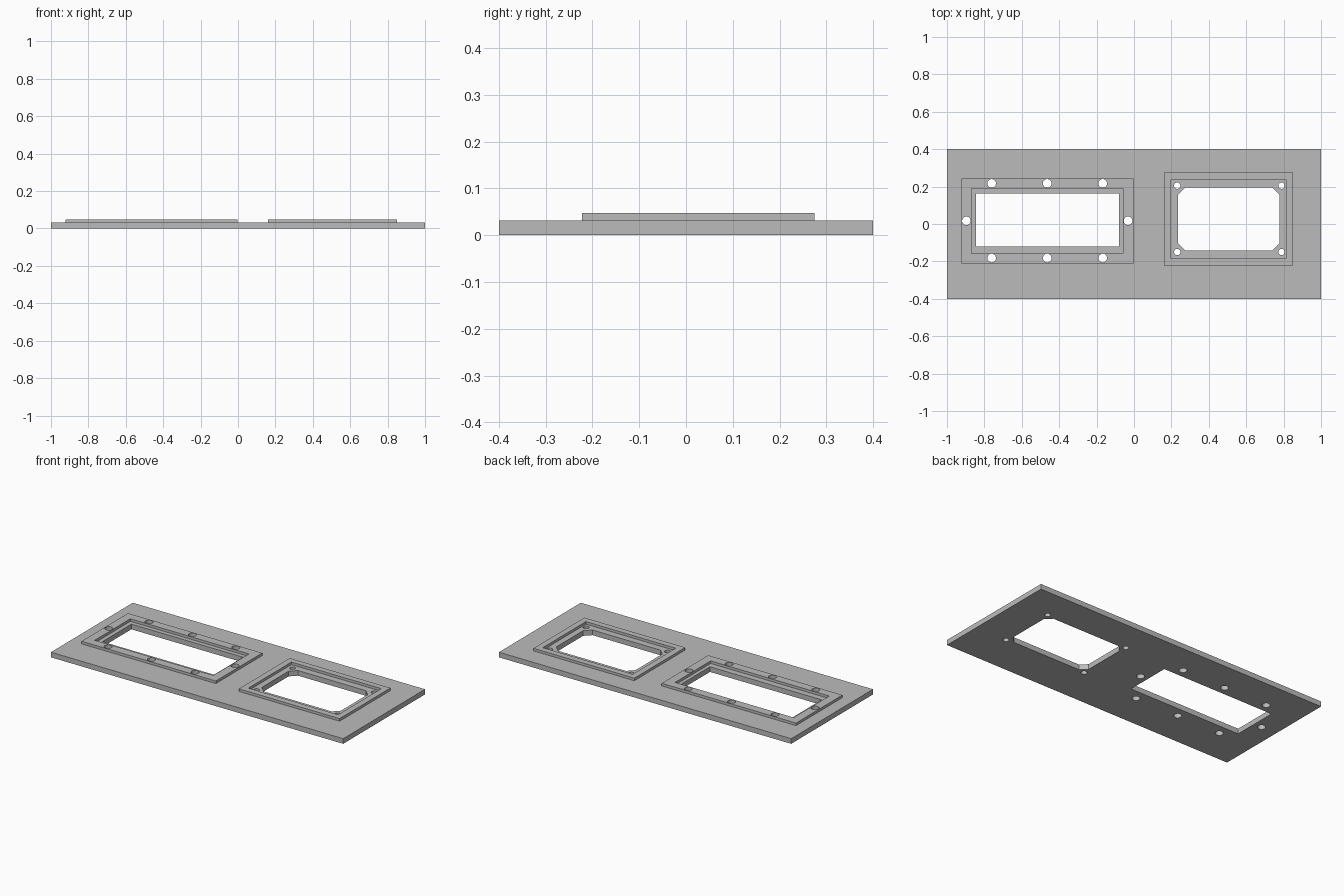
import bpy
import math

cube = bpy.data.objects.get("Cube")
if cube:
    bpy.data.objects.remove(cube)

grey = bpy.data.materials.new("plain grey")
grey.use_nodes = True
colour = (0.5, 0.5, 0.5, 1)
grey.diffuse_color = colour
grey.node_tree.nodes["Principled BSDF"].inputs["Base Color"].default_value = colour


def rectangle(x0, x1, y0, y1, cut=0):
    """Rectangle outline, with optional cut corners."""
    if not cut:
        return [(x0, y0), (x1, y0), (x1, y1), (x0, y1)]
    return [(x0 + cut, y0), (x1 - cut, y0), (x1, y0 + cut), (x1, y1 - cut),
            (x1 - cut, y1), (x0 + cut, y1), (x0, y1 - cut), (x0, y0 + cut)]


def circle(x, y, radius, sides=32):
    angles = [math.tau * i / sides for i in range(sides)]
    return [(x + radius * math.cos(a), y + radius * math.sin(a)) for a in angles]


def slab(name, outlines, bottom, top):
    """Flat solid from an outer outline followed by its holes."""
    curve = bpy.data.curves.new(name + " outline", "CURVE")
    curve.dimensions = "2D"
    curve.fill_mode = "BOTH"
    curve.extrude = (top - bottom) / 2
    for points in outlines:
        spline = curve.splines.new("POLY")
        spline.points.add(len(points) - 1)
        for point, (x, y) in zip(spline.points, points):
            point.co = (x, y, 0, 1)
        spline.use_cyclic_u = True
    helper = bpy.data.objects.new(name + " outline", curve)
    bpy.context.collection.objects.link(helper)
    graph = bpy.context.evaluated_depsgraph_get()
    mesh = bpy.data.meshes.new_from_object(helper.evaluated_get(graph))
    bpy.data.objects.remove(helper)
    mesh.name = name
    mesh.materials.clear()
    mesh.materials.append(grey)
    for face in mesh.polygons:
        face.use_smooth = False
    part = bpy.data.objects.new(name, mesh)
    part.location.z = (bottom + top) / 2
    bpy.context.collection.objects.link(part)
    return part


PLATE_TOP, RIM_TOP = 0.032, 0.048

# Screw holes around the wide window, passing through rim and plate
wide_holes = [circle(x, y, 0.023) for x in (-0.761, -0.464, -0.167) for y in (-0.182, 0.217)]
wide_holes += [circle(x, 0.017, 0.023) for x in (-0.896, -0.032)]

# Screw holes at the corners of the small window, in its recess
small_holes = [circle(x, y, 0.017) for x in (0.231, 0.789) for y in (-0.15, 0.205)]

# Base plate with both windows
wide_window = rectangle(-0.844, -0.08, -0.12, 0.163)
small_window = rectangle(0.236, 0.777, -0.142, 0.195, cut=0.038)
slab("base_plate",
     [rectangle(-1, 1, -0.4, 0.4), wide_window, small_window] + wide_holes + small_holes,
     0, PLATE_TOP)

# Raised rims
slab("wide_window_rim",
     [rectangle(-0.923, -0.004, -0.211, 0.243),
      rectangle(-0.87, -0.058, -0.158, 0.19)] + wide_holes,
     PLATE_TOP, RIM_TOP)
slab("small_window_rim",
     [rectangle(0.161, 0.851, -0.222, 0.275),
      rectangle(0.199, 0.814, -0.184, 0.238)],
     PLATE_TOP, RIM_TOP)
